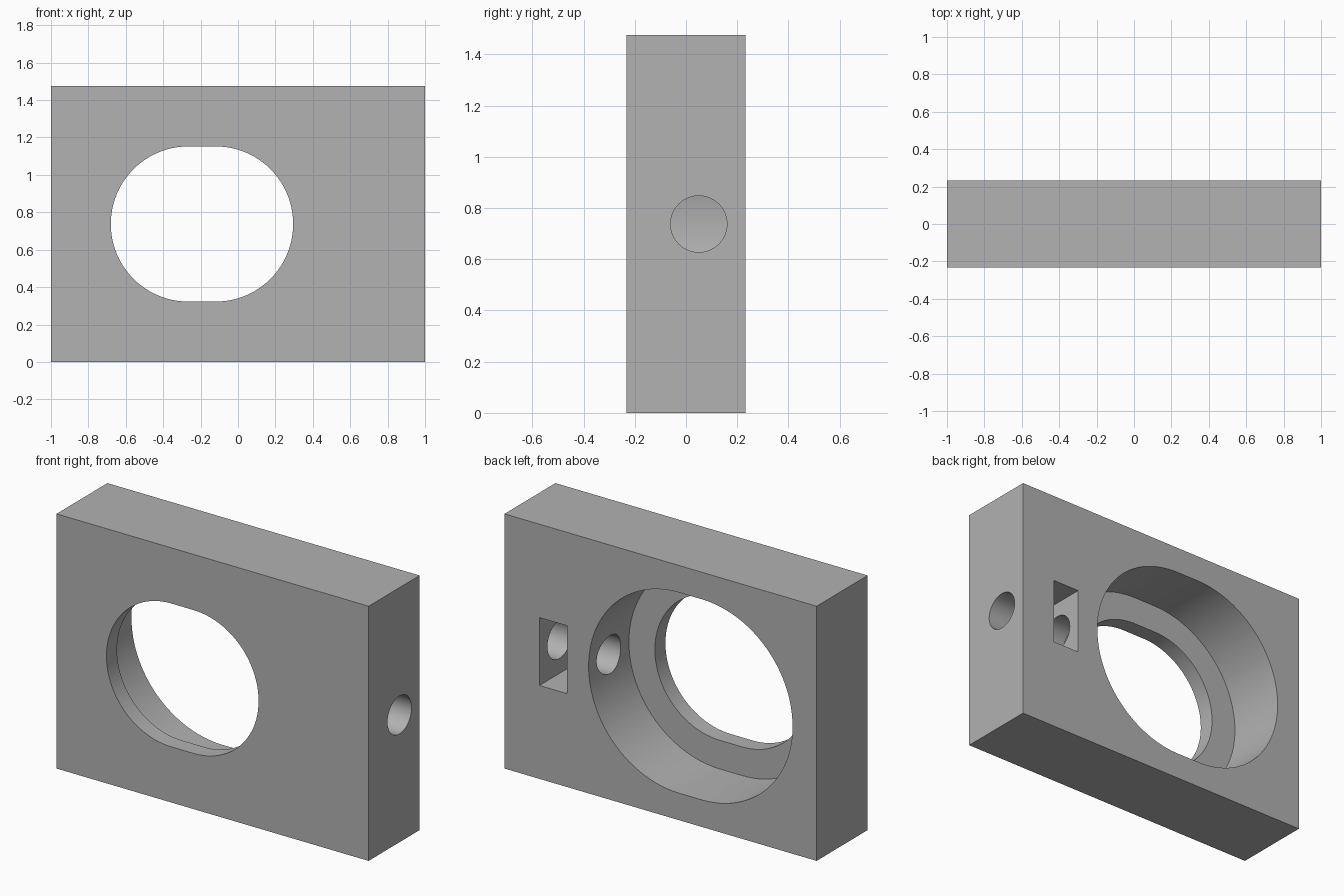
import bpy, bmesh
from math import pi, sin, cos
from mathutils import Matrix, Vector

cube = bpy.data.objects.get("Cube")
if cube:
    bpy.data.objects.remove(cube, do_unlink=True)

WIDTH, DEPTH, HEIGHT = 2.0, 0.466, 1.475
BACK = DEPTH / 2
MID_Z = HEIGHT / 2
SLOT_X, SLOT_HALF = -0.1925, 0.0725   # centre and half the straight run
LEDGE_Y = -0.136                      # step between the wide and narrow opening

grey = bpy.data.materials.new("grey")
grey.use_nodes = True
colour = (0.445, 0.445, 0.445, 1)
grey.diffuse_color = colour
grey.node_tree.nodes["Principled BSDF"].inputs["Base Color"].default_value = colour


def make_object(name, bm):
    bmesh.ops.recalc_face_normals(bm, faces=bm.faces)
    mesh = bpy.data.meshes.new(name)
    bm.to_mesh(mesh)
    bm.free()
    mesh.materials.append(grey)
    obj = bpy.data.objects.new(name, mesh)
    bpy.context.collection.objects.link(obj)
    return obj


def box(name, low, high):
    low, high = Vector(low), Vector(high)
    bm = bmesh.new()
    bmesh.ops.create_cube(bm, size=1, matrix=Matrix.Translation((low + high) / 2)
                          @ Matrix.Diagonal((high - low).to_4d()))
    return make_object(name, bm)


def slot(name, radius, y0, y1, steps=48):
    """Rounded slot running along y."""
    bm = bmesh.new()
    ring = []
    for side in (1, -1):
        for i in range(steps + 1):
            a = -pi / 2 + pi * i / steps
            ring.append(bm.verts.new((SLOT_X + side * (SLOT_HALF + radius * cos(a)), y0,
                                      MID_Z + side * radius * sin(a))))
    face = bm.faces.new(ring)
    new = bmesh.ops.extrude_face_region(bm, geom=[face])["geom"]
    bmesh.ops.translate(bm, vec=(0, y1 - y0, 0),
                        verts=[v for v in new if isinstance(v, bmesh.types.BMVert)])
    return make_object(name, bm)


def bore(name, radius, x0, x1, y):
    """Round hole running along x."""
    bm = bmesh.new()
    bmesh.ops.create_cone(bm, cap_ends=True, segments=64, radius1=radius, radius2=radius,
                          depth=x1 - x0, matrix=Matrix.Translation(((x0 + x1) / 2, y, MID_Z))
                          @ Matrix.Rotation(pi / 2, 4, 'Y'))
    return make_object(name, bm)


# Solid block
block = box("housing_block", (-WIDTH / 2, -BACK, 0), (WIDTH / 2, BACK, HEIGHT))

# Openings: narrow front slot, wide rear recess, nut pocket, side screw hole
cutters = [
    slot("front_opening", 0.415, -BACK - 0.1, BACK + 0.1),
    slot("rear_recess", 0.581, LEDGE_Y, BACK + 0.1),
    box("nut_pocket", (0.60, -0.145, 0.541), (0.776, BACK + 0.1, 0.934)),
    bore("screw_hole", 0.11, 0.1, WIDTH / 2 + 0.1, 0.05),
]
bpy.ops.object.select_all(action='DESELECT')
block.select_set(True)
bpy.context.view_layer.objects.active = block
for cutter in cutters:
    cutter.hide_render = True
    mod = block.modifiers.new(cutter.name, 'BOOLEAN')
    mod.operation = 'DIFFERENCE'
    mod.solver = 'EXACT'
    mod.object = cutter
    bpy.ops.object.modifier_apply(modifier=mod.name)
    bpy.data.objects.remove(cutter, do_unlink=True)

bpy.ops.object.shade_smooth_by_angle(angle=pi / 6)
